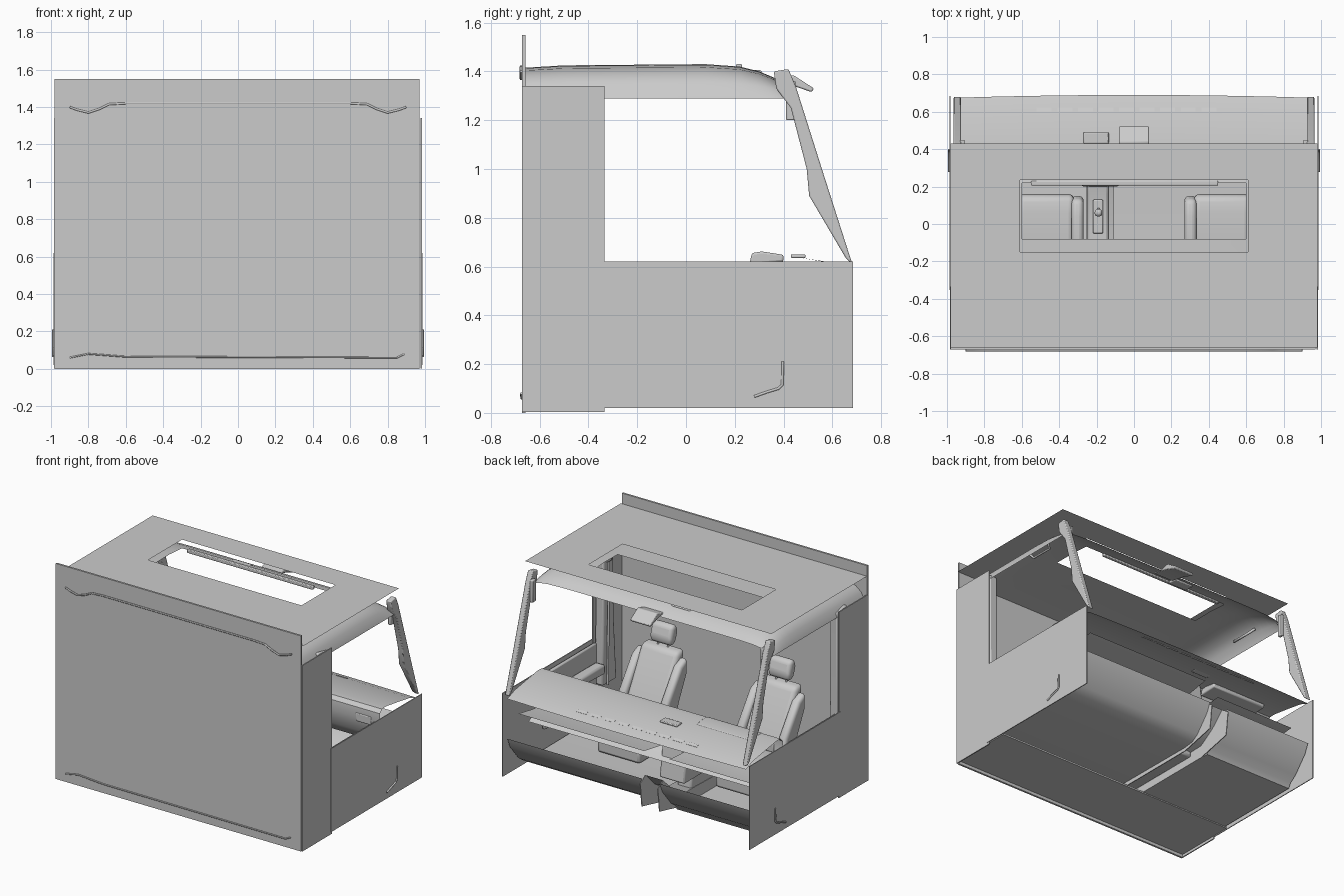
import bpy, bmesh, math

if "Cube" in bpy.data.objects:
    bpy.data.objects.remove(bpy.data.objects["Cube"])


def finish(name, bm, bevel=0, smooth=False, seg=2):
    bmesh.ops.recalc_face_normals(bm, faces=bm.faces)
    me = bpy.data.meshes.new(name)
    bm.to_mesh(me)
    bm.free()
    ob = bpy.data.objects.new(name, me)
    bpy.context.collection.objects.link(ob)
    if bevel:
        m = ob.modifiers.new("bevel", 'BEVEL')
        m.width, m.segments, m.limit_method = bevel, seg, 'ANGLE'
    if smooth or bevel:
        bpy.ops.object.select_all(action='DESELECT')
        ob.select_set(True)
        bpy.context.view_layer.objects.active = ob
        bpy.ops.object.shade_smooth_by_angle(angle=math.radians(35))
    return ob


def prism(name, pts, x0, x1, bevel=0, seg=2):
    """Closed (y, z) outline extruded from x0 to x1."""
    bm = bmesh.new()
    f = bm.faces.new([bm.verts.new((x0, y, z)) for y, z in pts])
    ext = bmesh.ops.extrude_face_region(bm, geom=[f])['geom']
    bmesh.ops.translate(bm, vec=(x1 - x0, 0, 0),
                        verts=[v for v in ext if isinstance(v, bmesh.types.BMVert)])
    return finish(name, bm, bevel, seg=seg)


def box(name, x, y, z, bevel=0):
    return prism(name, [(y[0], z[0]), (y[1], z[0]), (y[1], z[1]), (y[0], z[1])], x[0], x[1], bevel)


def grid(name, xs, ys, pos, hole=None):
    """Sheet over a grid; pos maps (x, y) to a point, hole drops cells."""
    bm = bmesh.new()
    v = [[bm.verts.new(pos(x, y)) for y in ys] for x in xs]
    for i in range(len(xs) - 1):
        for j in range(len(ys) - 1):
            cx, cy = (xs[i] + xs[i + 1]) / 2, (ys[j] + ys[j + 1]) / 2
            if hole and hole[0] < cx < hole[1] and hole[2] < cy < hole[3]:
                continue
            bm.faces.new((v[i][j], v[i + 1][j], v[i + 1][j + 1], v[i][j + 1]))
    bmesh.ops.delete(bm, geom=[q for q in bm.verts if not q.link_faces], context='VERTS')
    return finish(name, bm, smooth=True)


def sheet(name, pts, x0, x1):
    """Open (y, z) profile swept across x."""
    return grid(name, [x0, x1], list(range(len(pts))), lambda x, k: (x, pts[k][0], pts[k][1]))


def tube(name, pts, r):
    cu = bpy.data.curves.new(name, 'CURVE')
    cu.dimensions, cu.bevel_depth, cu.bevel_resolution = '3D', r, 1
    cu.use_fill_caps = True
    sp = cu.splines.new('POLY')
    sp.points.add(len(pts) - 1)
    for p, c in zip(sp.points, pts):
        p.co = (*c, 1)
    ob = bpy.data.objects.new(name, cu)
    bpy.context.collection.objects.link(ob)


def interp(t, table):
    for (a, va), (b, vb) in zip(table, table[1:]):
        if t <= b:
            return va + (vb - va) * max(0, (t - a)) / (b - a)
    return table[-1][1]


# back wall, with the edges of the trim showing through it
box("back_wall", (-.98, .97), (-.672, -.658), (0, 1.55))
half = [(.9, 1.40), (.86, 1.385), (.8, 1.37), (.74, 1.39), (.69, 1.415), (.6, 1.42)]
tube("wall_trim_top", [(-x, -.676, z) for x, z in half] + [(x, -.676, z) for x, z in half[::-1]], .006)
tube("wall_trim_bottom", [(-.9, -.674, .06), (-.8, -.676, .08), (-.6, -.674, .065), (.85, -.674, .06),
                          (.89, -.676, .08)], .005)

# roof sheet with a hatch
roof_hole = (-.61, .61, -.15, .235)
grid("roof_panel", [-.98, -.61, .61, .98], [-.66, -.15, .235, .43], lambda x, y: (x, y, 1.474), roof_hole)

# headliner shell with curved edges and hatch opening
crown = [(-.665, 1.415), (-.5, 1.425), (.08, 1.43), (.22, 1.42), (.3, 1.4), (.36, 1.375), (.4, 1.345)]
edge = [(0, 1), (.6, 1), (.72, .98), (.82, .91), (.89, .74), (.935, .45), (.96, 0)]
xs = [-e[0] for e in edge[:0:-1]] + [e[0] for e in edge]
ys = [-.665, -.5, -.3, -.08, .08, .16, .22, .26, .3, .33, .36, .38, .4]
grid("headliner", xs, ys,
     lambda x, y: (x, y, 1.29 + (interp(y, crown) - 1.29) * interp(abs(x), edge)), (-.6, .6, -.08, .22))
box("overhead_rail", (-.55, .45), (.205, .23), (1.405, 1.43), .005)
prism("overhead_console", [(.3, 1.385), (.37, 1.365), (.44, 1.385), (.525, 1.33), (.515, 1.315), (.43, 1.345),
                           (.3, 1.37)], -.08, .08, .006)
box("reading_lamp", (-.25, -.1), (.24, .31), (1.385, 1.405), .006)

# floors and toe boards, split by the tunnel
box("rear_floor", (-.975, .97), (-.66, -.2), (.022, .034))
toe = [(-.34, .06), (.4, .055), (.48, .065), (.53, .1), (.63, .22), (.66, .29)]
sheet("left_floor", [(-.34, .03), (.46, .03)] + toe[2:], -.96, -.25)
sheet("right_floor", toe, -.11, .96)
sheet("tunnel_top", [(-.34, .1), (.4, .12), (.52, .2), (.62, .3)], -.25, -.11)
for x in (-.25, -.11):
    prism("tunnel_side", [(-.34, .03), (.4, .03), (.66, .09), (.68, .26), (.62, .3), (.52, .2), (.4, .12),
                          (-.34, .1)], x - .003, x + .003)

# dashboard: bowed top, rolled edge and seat-side face
dash = [(.68, .585), (.6, .615), (.46, .638), (.33, .657), (.285, .655), (.262, .63), (.258, .56), (.29, .45),
        (.34, .38), (.44, .33)]


def dash_pos(x, k):
    y, z = dash[k]
    bow = .015 * (1 - (x / .95) ** 2) if k < 2 else 0
    return (x, y + bow - .005, z)


grid("dashboard", [-.95 + .19 * i for i in range(11)], list(range(len(dash))), dash_pos)
sheet("dash_inner_shelf_right", [(.62, .47), (.45, .44), (.33, .43)], -.1, .9)
sheet("dash_inner_shelf_left", [(.56, .43), (.45, .42), (.33, .42)], -.9, -.26)
box("dash_tray", (-.27, -.135), (.43, .49), (.635, .65), .005)
for i in range(9):
    x = -.52 + .11 * i
    prism("defrost_vent", [(.6, .614), (.62, .605), (.622, .611), (.602, .62)], x, x + .08)
prism("instrument_hood", [(.26, .61), (.27, .655), (.31, .662), (.4, .648), (.4, .62)], -.8, -.36, .008)
for x in (-.88, -.31, .1, .76):
    box("air_vent", (x, x + .12), (.25, .265), (.53, .59), .006)
prism("center_stack", [(.25, .56), (.27, .62), (.36, .62), (.42, .2), (.2, .2), (.2, .3)], -.28, -.08, .012)

# gear console between the seats
prism("gear_console", [(-.3, .08), (.3, .08), (.28, .3), (.16, .27), (-.08, .25), (-.3, .27)], -.25, -.135, .015)
box("gear_plate", (-.22, -.165), (-.05, .13), (.26, .285), .006)
tube("gear_stick", [(-.19, .08, .26), (-.19, .06, .4)], .009)
box("gear_knob", (-.21, -.17), (.04, .08), (.39, .44), .015)


# seats: base, cushion, backrest with bolsters, headrest
def seat(cx):
    box("seat_base", (cx - .17, cx + .17), (-.25, .1), (.065, .2), .02)
    prism("seat_cushion", [(-.28, .18), (.12, .19), (.165, .24), (.15, .31), (.06, .325), (-.24, .285)],
          cx - .15, cx + .15, .03, 4)
    prism("seat_back", [(-.28, .23), (-.17, .27), (-.21, .39), (-.37, .68), (-.45, .69), (-.43, .56), (-.33, .36)],
          cx - .15, cx + .15, .03, 4)
    for s in (-1, 1):
        a, b = sorted((cx + s * .135, cx + s * .2))
        prism("cushion_bolster", [(-.27, .17), (.11, .18), (.155, .24), (.13, .325), (.04, .345), (-.25, .31)],
              a, b, .025, 4)
        prism("back_bolster", [(-.28, .25), (-.16, .29), (-.18, .4), (-.33, .61), (-.41, .65), (-.41, .54),
                               (-.32, .36)], a, b, .025, 4)
        tube("headrest_post", [(cx + s * .04, -.405, .66), (cx + s * .04, -.425, .74)], .007)
    prism("headrest", [(-.385, .7), (-.37, .75), (-.4, .84), (-.45, .845), (-.47, .79), (-.44, .71)],
          cx - .085, cx + .085, .025, 4)


for cx in (-.47, .47):
    seat(cx)

# sides: skins, pillars, door trim and handles
for s in (-1, 1):
    def span(a, b):
        return sorted((s * a, s * b))
    box("rear_side_panel", span(.975, .983), (-.672, -.335), (.003, 1.34))
    box("door_panel", span(.98, .986), (-.352, .685), (.02, .62))
    prism("door_trim", [(-.34, .2), (.25, .2), (.26, .55), (.2, .6), (-.34, .6)], *span(.945, .97), .008)
    prism("door_armrest", [(-.33, .4), (.12, .42), (.18, .47), (-.33, .47)], *span(.87, .95), .015)
    prism("front_pillar", [(.37, 1.33), (.36, 1.4), (.42, 1.41), (.45, 1.34), (.57, .96), (.682, .61),
                           (.655, .635), (.505, .89), (.495, 1.0), (.43, 1.25)], *span(.925, .965), .006)
    box("pillar_cover", span(.905, .93), (.41, .45), (1.2, 1.36), .006)
    prism("rear_pillar", [(-.34, .3), (-.34, .6), (-.345, .75), (-.345, 1.32), (-.46, 1.34), (-.47, .75), (-.5, .3)],
          *span(.9, .965), .012)
    tube("seat_belt", [(s * .893, -.4, 1.22), (s * .89, -.39, .8), (s * .89, -.38, .3)], .008)
    box("belt_anchor", span(.885, .905), (-.425, -.375), (1.18, 1.26), .006)
    tube("door_handle", [(s * .989, y, z) for y, z in
                         ((.28, .067), (.33, .085), (.38, .1), (.395, .115), (.397, .21))], .006)
    tube("grab_handle", [(s * .9, -.02, 1.36), (s * .87, 0, 1.33), (s * .87, .16, 1.33), (s * .9, .18, 1.36)], .009)
